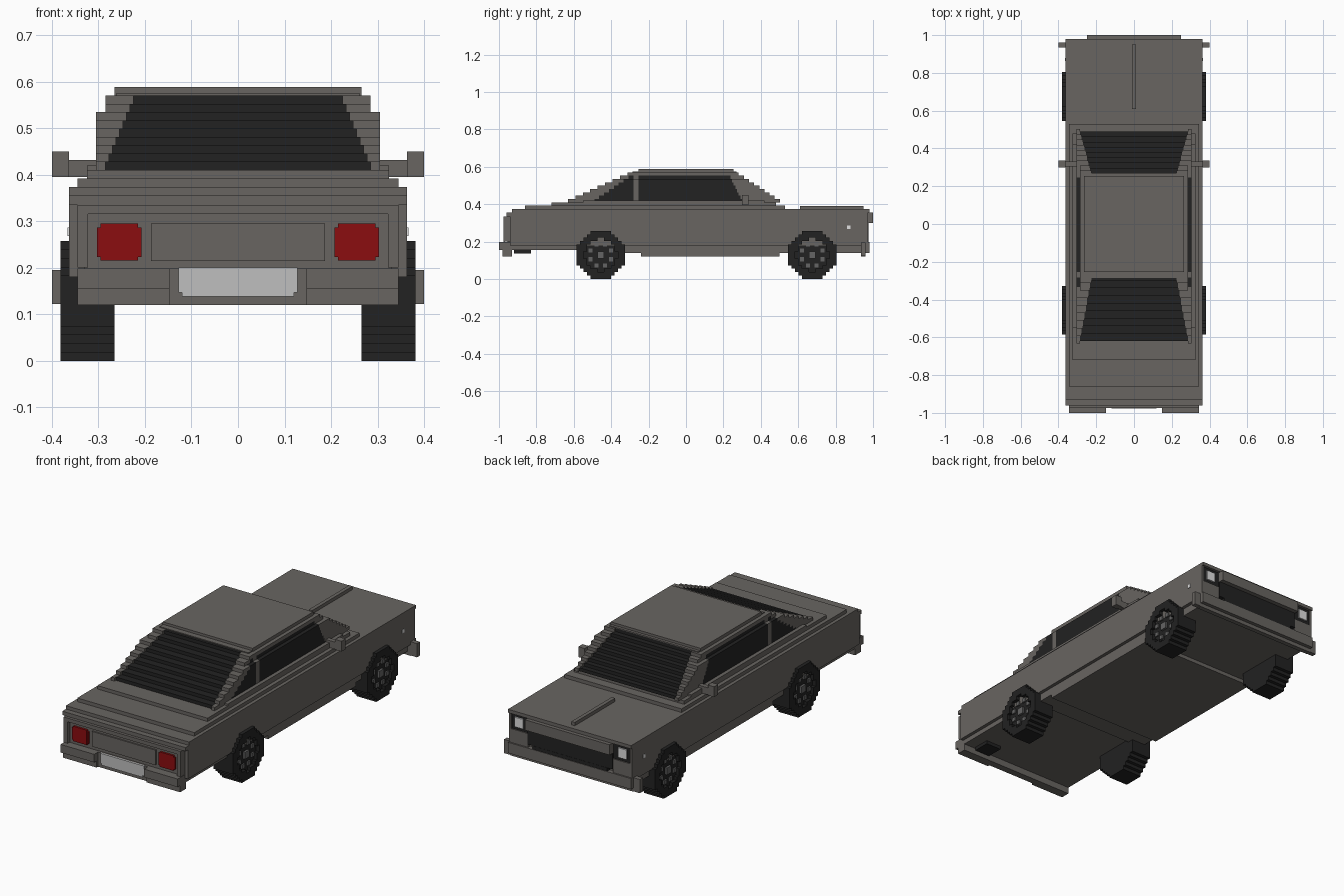
import bpy, bmesh, math
from mathutils import Matrix

if "Cube" in bpy.data.objects:
    bpy.data.objects.remove(bpy.data.objects["Cube"])


def material(name, r, g, b):
    m = bpy.data.materials.new(name)
    m.use_nodes = True
    m.diffuse_color = (r, g, b, 1)
    bsdf = m.node_tree.nodes["Principled BSDF"]
    bsdf.inputs["Base Color"].default_value = (r, g, b, 1)
    bsdf.inputs["Roughness"].default_value = 0.8
    return m


PAINT = material("warm grey paint", 0.14, 0.13, 0.12)
BLACK = material("soft black", 0.016, 0.016, 0.016)
RED = material("lamp red", 0.26, 0.004, 0.005)
PLATE = material("plate grey", 0.52, 0.52, 0.52)
LAMP = material("lamp white", 0.75, 0.75, 0.75)
RIM = material("rim grey", 0.13, 0.13, 0.13)


def blocks(name, mat, boxes, mirror=False):
    """One object made of axis-aligned boxes (x0, x1, y0, y1, z0, z1)."""
    bm = bmesh.new()
    if mirror:
        boxes = boxes + [(-b[1], -b[0], *b[2:]) for b in boxes]
    for x0, x1, y0, y1, z0, z1 in boxes:
        mtx = Matrix.Translation(((x0 + x1) / 2, (y0 + y1) / 2, (z0 + z1) / 2))
        mtx = mtx @ Matrix.Diagonal((x1 - x0, y1 - y0, z1 - z0, 1))
        bmesh.ops.create_cube(bm, size=1, matrix=mtx)
    me = bpy.data.meshes.new(name)
    bm.to_mesh(me)
    bm.free()
    me.materials.append(mat)
    ob = bpy.data.objects.new(name, me)
    bpy.context.collection.objects.link(ob)
    return ob


def slab(w, y0, y1, z0, z1):
    return (-w, w, y0, y1, z0, z1)


V = 0.0184  # block step

# Lower body: core, wider flanks, rocker and stepped rear deck
blocks("body", PAINT, [
    slab(0.345, -0.93, 0.955, 0.155, 0.335),
    slab(0.363, -0.94, 0.955, 0.18, 0.335),
    slab(0.363, -0.96, 0.955, 0.335, 0.355),
    slab(0.363, -0.93, 0.98, 0.355, 0.373),
    slab(0.345, -0.86, 0.53, 0.373, 0.392),
    slab(0.325, -0.72, 0.48, 0.392, 0.41),
])
blocks("floor", PAINT, [
    slab(0.345, -0.24, 0.50, 0.12, 0.155),
    slab(0.345, -0.36, -0.24, 0.14, 0.155),
    slab(0.345, 0.50, 0.94, 0.14, 0.155),
])
blocks("hood_ridge", PAINT, [slab(0.01, 0.61, 0.95, 0.373, 0.391)])

# Cabin layers: screens in the middle, pillars and side windows at the edges
glass, shell = [], []
Z0 = 0.41
for k in range(9):
    t = k / 8
    z0, z1 = Z0 + k * 0.0178, Z0 + (k + 1) * 0.0178
    w = 0.305 if k < 7 else 0.285
    rear, front = -0.62 + 0.32 * t, 0.49 - 0.22 * t
    hw = 0.285 - 0.06 * t
    glass.append(slab(hw, rear, front, z0, z1))
    if k < 8:
        q0, m1 = -0.49 + 0.026 * k, 0.30 - 0.009 * k
        for a, b in ((q0, -0.282), (-0.253, m1)):
            glass += [(hw, w, a, b, z0, z1), (-w, -hw, a, b, z0, z1)]
        spans = ((rear - 0.012, q0), (-0.282, -0.253), (m1, front + 0.012))
    else:
        spans = ((rear - 0.012, front + 0.012),)
    for a, b in spans:
        shell += [(hw, w, a, b, z0, z1), (-w, -hw, a, b, z0, z1)]
blocks("windows", BLACK, glass)
blocks("pillars", PAINT, shell)
blocks("roof", PAINT, [slab(0.265, -0.255, 0.255, 0.57, 0.588),
                       slab(0.262, -0.285, 0.27, 0.5702, 0.575)])
blocks("window_sill", PAINT, [(0.305, 0.325, -0.55, 0.42, 0.41, 0.42)], True)

# Door mirrors
blocks("mirrors", PAINT, [(0.363, 0.40, 0.30, 0.335, 0.395, 0.45),
                          (0.305, 0.38, 0.305, 0.33, 0.395, 0.432)], True)

# Tail end: recessed panel in a frame, lamps, plate, split bumper
blocks("tail_panel", PAINT, [slab(0.33, -0.955, -0.93, 0.19, 0.335),
                             slab(0.187, -0.962, -0.93, 0.215, 0.295),
                             slab(0.345, -0.975, -0.93, 0.315, 0.335)])
blocks("tail_frame", PAINT, [(0.322, 0.345, -0.975, -0.93, 0.2, 0.315)], True)
blocks("tail_lamps", RED, [(0.207, 0.303, -0.965, -0.95, 0.223, 0.287),
                           (0.215, 0.295, -0.966, -0.95, 0.216, 0.295)], True)
blocks("rear_bumper_ends", PAINT, [(0.147, 0.345, -1.0, -0.93, 0.155, 0.198),
                                   (0.147, 0.345, -0.98, -0.93, 0.12, 0.155)], True)
blocks("rear_bumper_middle", PAINT, [slab(0.147, -0.968, -0.93, 0.12, 0.198)])
blocks("number_plate", PLATE, [slab(0.128, -0.975, -0.967, 0.147, 0.2),
                               slab(0.12, -0.976, -0.967, 0.138, 0.2)])
blocks("exhaust", BLACK, [(0.19, 0.28, -0.92, -0.83, 0.137, 0.156)])

# Nose: bumper, grille, hood lip, lamps
blocks("front_bumper", PAINT, [slab(0.363, 0.935, 0.98, 0.14, 0.197),
                               slab(0.363, 0.935, 0.96, 0.12, 0.14),
                               slab(0.40, 0.935, 0.96, 0.122, 0.195)])
blocks("nose_lip", PAINT, [slab(0.25, 0.95, 1.0, 0.30, 0.355)])
blocks("nose_cheeks", PAINT, [(0.25, 0.35, 0.95, 0.972, 0.19, 0.27),
                              (0.35, 0.363, 0.95, 0.972, 0.19, 0.355)], True)
blocks("grille", BLACK, [slab(0.25, 0.95, 0.976, 0.215, 0.30),
                         slab(0.22, 0.95, 0.977, 0.19, 0.215)])
blocks("lamp_housings", BLACK, [(0.25, 0.35, 0.95, 0.966, 0.27, 0.355)], True)
blocks("headlamps", LAMP, [(0.28, 0.33, 0.96, 0.974, 0.287, 0.338)], True)
blocks("side_markers", LAMP, [(0.36, 0.366, 0.862, 0.88, 0.268, 0.286)], True)

# Wheels: block-stepped tyre with a recessed rim
R, HOLE, AX = 0.1285, 0.085, 0.1285


def chord(r, z):
    return round(math.sqrt(max(r * r - z * z, 0)) / V) * V


for label, cy in (("rear", -0.456), ("front", 0.675)):
    tyre = []
    for i in range(14):
        zc = (i - 6.5) * V
        z0, z1 = AX + zc - V / 2, AX + zc + V / 2
        h, hole = chord(R, zc), chord(HOLE, zc) if abs(zc) < HOLE else 0
        tyre.append((0.265, 0.362, cy - h, cy + h, z0, z1))
        tyre += [(0.362, 0.381, cy - h, cy - hole, z0, z1),
                 (0.362, 0.381, cy + hole, cy + h, z0, z1)]
    blocks(label + "_tyres", BLACK, tyre, True)
    rim = [(0.36, 0.374, cy - V, cy + V, AX - V, AX + V)]
    for n in range(8):
        a = math.pi / 4 * n + math.pi / 8
        y, z = cy + 0.06 * math.cos(a), AX + 0.06 * math.sin(a)
        rim.append((0.36, 0.37, y - 0.011, y + 0.011, z - 0.011, z + 0.011))
    blocks(label + "_rims", RIM, rim, True)
